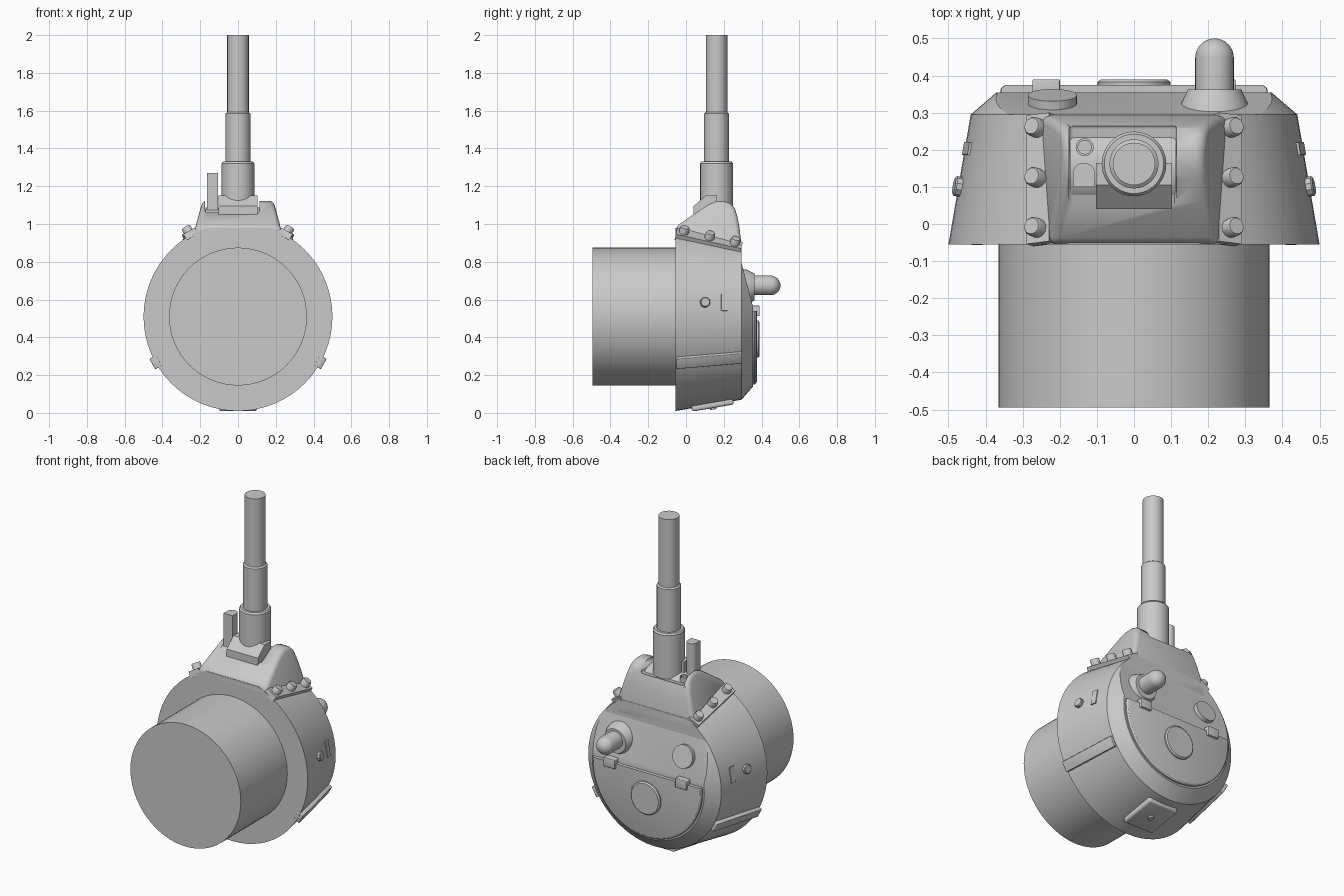
import bpy, bmesh, math
from mathutils import Vector, Matrix

if "Cube" in bpy.data.objects:
    bpy.data.objects.remove(bpy.data.objects["Cube"])

GREY = (0.59, 0.59, 0.59, 1)
mat = bpy.data.materials.new("plain grey")
mat.use_nodes = True
mat.diffuse_color = GREY
mat.node_tree.nodes["Principled BSDF"].inputs["Base Color"].default_value = GREY

CZ = 0.51                # height of the turret axis
TAPER = 0.06 / 0.35      # wall slope of the turret
UP = Vector((0, 0, 1))
BACK = Vector((0, 1, 0))


def finish(name, bm, bevel=0, segments=3):
    bmesh.ops.remove_doubles(bm, verts=bm.verts, dist=1e-4)
    bmesh.ops.recalc_face_normals(bm, faces=bm.faces)
    me = bpy.data.meshes.new(name)
    bm.to_mesh(me)
    bm.free()
    me.materials.append(mat)
    ob = bpy.data.objects.new(name, me)
    bpy.context.collection.objects.link(ob)
    bpy.ops.object.select_all(action='DESELECT')
    ob.select_set(True)
    bpy.context.view_layer.objects.active = ob
    if bevel:
        mod = ob.modifiers.new("bevel", 'BEVEL')
        mod.width, mod.segments = bevel, segments
        mod.limit_method, mod.angle_limit = 'ANGLE', math.radians(40)
        bpy.ops.object.modifier_apply(modifier=mod.name)
    bpy.ops.object.shade_smooth_by_angle(angle=math.radians(30))
    return ob


def lathe(name, profile, loc, axis, sides=48, cuts=()):
    """Turn (radius, height) points about an axis, then slice off planes."""
    bm = bmesh.new()
    q = Vector(axis).to_track_quat('Z', 'Y')
    rings = []
    for r, h in profile:
        r = max(r, 1e-6)
        rings.append([bm.verts.new(Vector(loc) + q @ Vector(
            (r * math.cos(i * math.tau / sides), r * math.sin(i * math.tau / sides), h)))
            for i in range(sides)])
    for a, b in zip(rings, rings[1:]):
        for i in range(sides):
            j = (i + 1) % sides
            bm.faces.new((a[i], a[j], b[j], b[i]))
    for (r, h), ring in zip((profile[0], profile[-1]), (rings[0], rings[-1])):
        if r > 0:
            bm.faces.new(ring)
    for co, no in cuts:
        geom = bm.verts[:] + bm.edges[:] + bm.faces[:]
        res = bmesh.ops.bisect_plane(bm, geom=geom, plane_co=co, plane_no=no, clear_outer=True)
        edges = [e for e in res["geom_cut"] if isinstance(e, bmesh.types.BMEdge)]
        bmesh.ops.contextual_create(bm, geom=edges)
    return finish(name, bm)


def prism(name, profile, left, right, bevel=0):
    """Extrude a (y, z) outline across x; left and right give x from z."""
    bm = bmesh.new()
    a = [bm.verts.new((left(z), y, z)) for y, z in profile]
    b = [bm.verts.new((right(z), y, z)) for y, z in profile]
    bm.faces.new(a)
    bm.faces.new(b)
    for i in range(len(a)):
        j = (i + 1) % len(a)
        bm.faces.new((a[i], a[j], b[j], b[i]))
    return finish(name, bm, bevel)


def box(name, matrix, size, bevel=0):
    bm = bmesh.new()
    bmesh.ops.create_cube(bm, size=1, matrix=matrix @ Matrix.Diagonal((*size, 1)))
    return finish(name, bm, bevel)


def frame(pos, along, normal):
    s = along.normalized()
    n = (normal - s * normal.dot(s)).normalized()
    m = Matrix((s.cross(n), s, n)).transposed().to_4x4()
    m.translation = pos
    return m


def wall(degrees, y):
    """Frame on the tapered turret wall: local z points outward."""
    e = Vector((math.cos(math.radians(degrees)), 0, math.sin(math.radians(degrees))))
    pos = Vector((0, y, CZ)) + e * (0.5 - TAPER * (y + 0.055))
    return frame(pos, BACK - TAPER * e, e + TAPER * BACK)


def stud(name, m, r, height, sides=12):
    lathe(name, [(r, -0.02), (r, height * 0.8), (r * 0.85, height)],
          m.translation, m.col[2].xyz, sides)


# Turret ring and tapered body with a flat nose cut
lathe("turret_ring", [(0.365, 0), (0.365, 0.46)], (0, -0.495, CZ), BACK, 64)
nose = ((0, -0.055, 0.98), (0, 0.09, 0.35))
lathe("turret_body", [(0.5, 0), (0.44, 0.35)], (0, -0.055, CZ), BACK, 64, [nose])

# Roof with sloping forward half
slope_n = Vector((0, 0.22, 0.057)).normalized()
lathe("turret_roof", [(0.44, 0), (0.44, 0.045), (0.37, 0.105)], (0, 0.25, CZ), BACK, 64,
      [((0, 0.355, 0.56), slope_n)])

# Gun housing with a recess for the mantlet
width = lambda z: 0.225 - 0.27 * (z - 0.985)
housing = prism("gun_housing",
                [(-0.055, 0.93), (-0.055, 0.985), (0.06, 1.065), (0.12, 1.105), (0.16, 1.12),
                 (0.2, 1.122), (0.235, 1.11), (0.258, 1.085), (0.272, 1.04), (0.283, 0.98),
                 (0.295, 0.88), (0.295, 0.79), (0.1, 0.79)],
                lambda z: -width(z), width, 0.022)
cutter = box("recess_cutter", Matrix.Translation((-0.03, 0.15, 1.15)), (0.29, 0.235, 0.18), 0.012)
cutter.hide_render = True
bpy.context.view_layer.objects.active = housing
cut = housing.modifiers.new("recess", 'BOOLEAN')
cut.operation, cut.object = 'DIFFERENCE', cutter
bpy.ops.object.modifier_apply(modifier=cut.name)
bpy.data.objects.remove(cutter)

# Mantlet, collar block and barrel
lathe("mantlet", [(0.125, 0), (0.125, 0.286)], (-0.173, 0.155, 0.962), (1, 0, 0))
prism("barrel_collar", [(0.04, 1.05), (0.04, 1.095), (0.105, 1.15), (0.165, 1.15), (0.165, 1.05)],
      lambda z: -0.103, lambda z: 0.103)
lathe("gun_barrel", [(0.087, 1.04), (0.087, 1.32), (0.08, 1.33), (0.066, 1.33), (0.066, 1.585),
                     (0.057, 1.592), (0.057, 2.0)], (0, 0.162, 0), UP)

# Coaxial post and sight port
box("coaxial_post", Matrix.Translation((-0.135, 0.117, 1.16)), (0.06, 0.035, 0.22))
lathe("coaxial_post_round", [(0.03, 1.05), (0.03, 1.27)], (-0.135, 0.135, 0), UP, 24)
lathe("sight_port", [(0.024, 1.05), (0.024, 1.09), (0.018, 1.09), (0.018, 1.08)],
      (-0.133, 0.207, 0), UP, 24)

# Fittings repeated on both sides
for side, name in ((1, "left"), (-1, "right")):
    m = frame(Vector((side * 0.25, 0.12, 0.91)), Vector((0, 1, -0.22)),
              Vector((side * 0.5, 0, 0.866)))
    box(name + "_bolt_strip", m, (0.07, 0.355, 0.036))
    for i in (-1, 0, 1):
        b = m @ Matrix.Translation((0, i * 0.138, 0.018))
        stud(name + "_strip_bolt", b, 0.026, 0.034)

    def angle(a):
        return a if side > 0 else 180 - a
    stud(name + "_wall_bolt", wall(angle(9), 0.1), 0.027, 0.018, 10)
    box(name + "_wall_slot", wall(angle(9.5), 0.203), (0.09, 0.034, 0.008))
    box(name + "_wall_rail", wall(angle(-29), 0.12), (0.062, 0.352, 0.04), 0.004)

    # Hatch hinges
    box(name + "_hinge", Matrix.Translation((side * 0.237, 0.365, 0.54)),
        (0.074, 0.05, 0.055), 0.004)

# Rear wall plate with a stud
box("rear_plate", wall(-90, 0.14), (0.2, 0.225, 0.036), 0.012)
stud("rear_plate_stud", wall(-90, 0.14), 0.018, 0.026)

# Half-round roof hatch with a raised disc
lathe("roof_hatch", [(0.36, 0), (0.36, 0.028), (0.354, 0.036), (0.343, 0.04)],
      (0, 0.335, CZ), BACK, 64, [((0, 0, 0.54), UP)])
lathe("hatch_disc", [(0.098, 0), (0.098, 0.018), (0.09, 0.024)], (0, 0.365, 0.39), BACK)

# Periscope with domed head, and ventilator disc on the slope
lathe("periscope_base", [(0.096, 0), (0.09, 0.025), (0.072, 0.062)], (0.217, 0.3, 0.667), BACK)
dome = [(0.052 * math.cos(t * math.pi / 16), 0.088 + 0.052 * math.sin(t * math.pi / 16))
        for t in range(8)]
lathe("periscope_head", [(0.052, 0)] + dome + [(0, 0.14)], (0.217, 0.36, 0.675), BACK, 32)
lathe("ventilator_disc", [(0.066, -0.02), (0.066, 0.022)], (-0.22, 0.326, 0.68), slope_n, 32)
